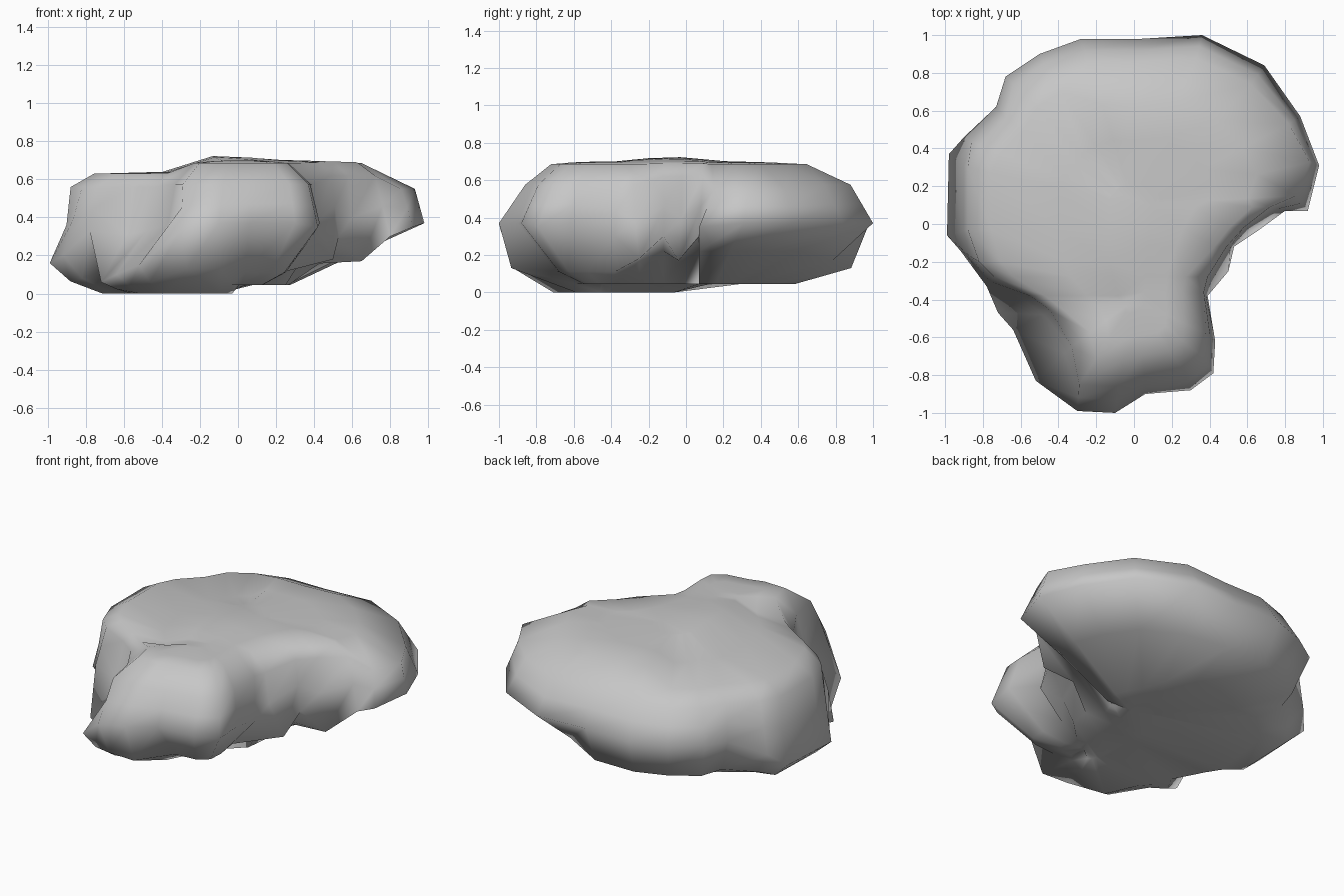
import bpy, bmesh, math
from mathutils import Vector

cube = bpy.data.objects.get("Cube")
if cube:
    bpy.data.objects.remove(cube, do_unlink=True)

# Stations around the boulder: waist x, y, z, then shoulder x, y
STATIONS = [
    (-.30, -.99, .33, -.29, -.85), (-.10, -1.0, .37, -.08, -.86),
    (.06, -.90, .37, .06, -.82), (.30, -.88, .37, .27, -.79),
    (.42, -.79, .35, .37, -.71), (.43, -.62, .37, .38, -.58),
    (.39, -.38, .30, .37, -.36), (.50, -.25, .18, .39, -.28),
    (.53, -.12, .30, .49, -.12), (.65, -.04, .17, .58, -.02),
    (.80, .07, .30, .72, .09), (.92, .07, .35, .86, .15),
    (.98, .31, .37, .93, .33), (.88, .57, .37, .82, .53),
    (.69, .84, .37, .62, .74), (.36, 1.0, .37, .33, .88),
    (.03, .98, .37, .02, .86), (-.28, .98, .37, -.24, .86),
    (-.50, .90, .37, -.45, .80), (-.68, .78, .37, -.60, .70),
    (-.73, .62, .35, -.68, .56), (-.90, .46, .25, -.82, .42),
    (-.98, .37, .17, -.88, .30), (-.99, -.06, .16, -.88, -.03),
    (-.92, -.14, .20, -.82, -.20), (-.78, -.33, .33, -.74, -.28),
    (-.72, -.47, .06, -.55, -.38), (-.64, -.56, .10, -.44, -.46),
    (-.52, -.83, .15, -.33, -.65),
]


def inward(x, y, amount, z):
    """Slide a point toward the spine of the boulder and set its height."""
    spine = Vector((0, max(-.4, min(.1, y)), z))
    return Vector((x, y, z)).lerp(spine, amount)


def underside(x, y, z):
    """Inset and height of the lower ring, then of the base ring."""
    foot = x < -.2 and y < 0
    low_inset, low_z, base_inset, base_z = .11, min(.13, z * .4), .45, .045
    if x > .45:  # undercut right flank
        low_inset, low_z, base_inset = .34, min(.22, z * .93), .5 if y < -.1 else .72
    elif x > .3 and y > 0:  # rounded back corner
        low_inset, low_z, base_inset = .24, .17, .6
    elif x > 0 and y < -.3:  # raised right lobe
        low_inset, low_z, base_inset = .42, .11, .7
    elif x < -.7 or (x < -.4 and y < 0):  # broad left foot
        base_inset = .28
    elif y < -.9:  # front of the lobe
        base_inset = .68
    return low_inset, low_z, base_inset, 0 if foot else base_z


def section(x, y, z, sx, sy):
    """Points of one vertical section, from the underside to the crown."""
    low_inset, low_z, base_inset, base_z = underside(x, y, z)

    # Shoulder and crown: low left side, high brow over the right notch
    if sx < -.4:
        shoulder_z, crown_inset, crown_z = .56, .14, .63
    elif .45 < sx < .8 and y < .1:
        shoulder_z, crown_inset, crown_z = .62, .13, .69
    else:
        shoulder_z, crown_inset, crown_z = .55 if sx > .8 else .575, .30, .685

    # Wall: hollow above the low ledges, straight elsewhere
    blend = .8 if z < .2 else .5
    wall = Vector((x, y, z)).lerp(Vector((sx, sy, z)), blend)
    wall.z = (z + shoulder_z) / 2

    return [
        inward(x, y, .9, base_z),
        inward(x, y, base_inset, base_z),
        inward(x, y, low_inset, low_z),
        Vector((x, y, z)),
        wall,
        Vector((sx, sy, shoulder_z)),
        inward(sx, sy, crown_inset, crown_z),
        inward(sx, sy, .55, crown_z + .01),
        inward(sx, sy, .85, .70),
    ]


# Boulder skin: join neighbouring sections, then close both ends
bm = bmesh.new()
columns = [[bm.verts.new(p) for p in section(*s)] for s in STATIONS]
for i, here in enumerate(columns):
    after = columns[(i + 1) % len(columns)]
    for k in range(len(here) - 1):
        bm.faces.new((here[k], after[k], after[k + 1], here[k + 1]))
bm.faces.new([c[0] for c in reversed(columns)])
bm.faces.new([c[-1] for c in columns])
# Small peak on the crown
for v in bm.verts:
    if v.co.z > .65:
        v.co.z += .03 * max(0, 1 - math.hypot(v.co.x + .08, v.co.y + .08) / .3)
bmesh.ops.triangulate(bm, faces=[f for f in bm.faces if len(f.verts) > 4])
bmesh.ops.recalc_face_normals(bm, faces=bm.faces)

mesh = bpy.data.meshes.new("boulder")
bm.to_mesh(mesh)
bm.free()
boulder = bpy.data.objects.new("boulder", mesh)
bpy.context.collection.objects.link(boulder)

# Plain stone colour
stone = bpy.data.materials.new("grey_stone")
stone.use_nodes = True
colour = (.57, .57, .57, 1)
stone.diffuse_color = colour
stone.node_tree.nodes["Principled BSDF"].inputs["Base Color"].default_value = colour
mesh.materials.append(stone)

# Soft shading, keeping only the sharpest creases
bpy.context.view_layer.objects.active = boulder
boulder.select_set(True)
bpy.ops.object.shade_smooth_by_angle(angle=math.radians(100))
